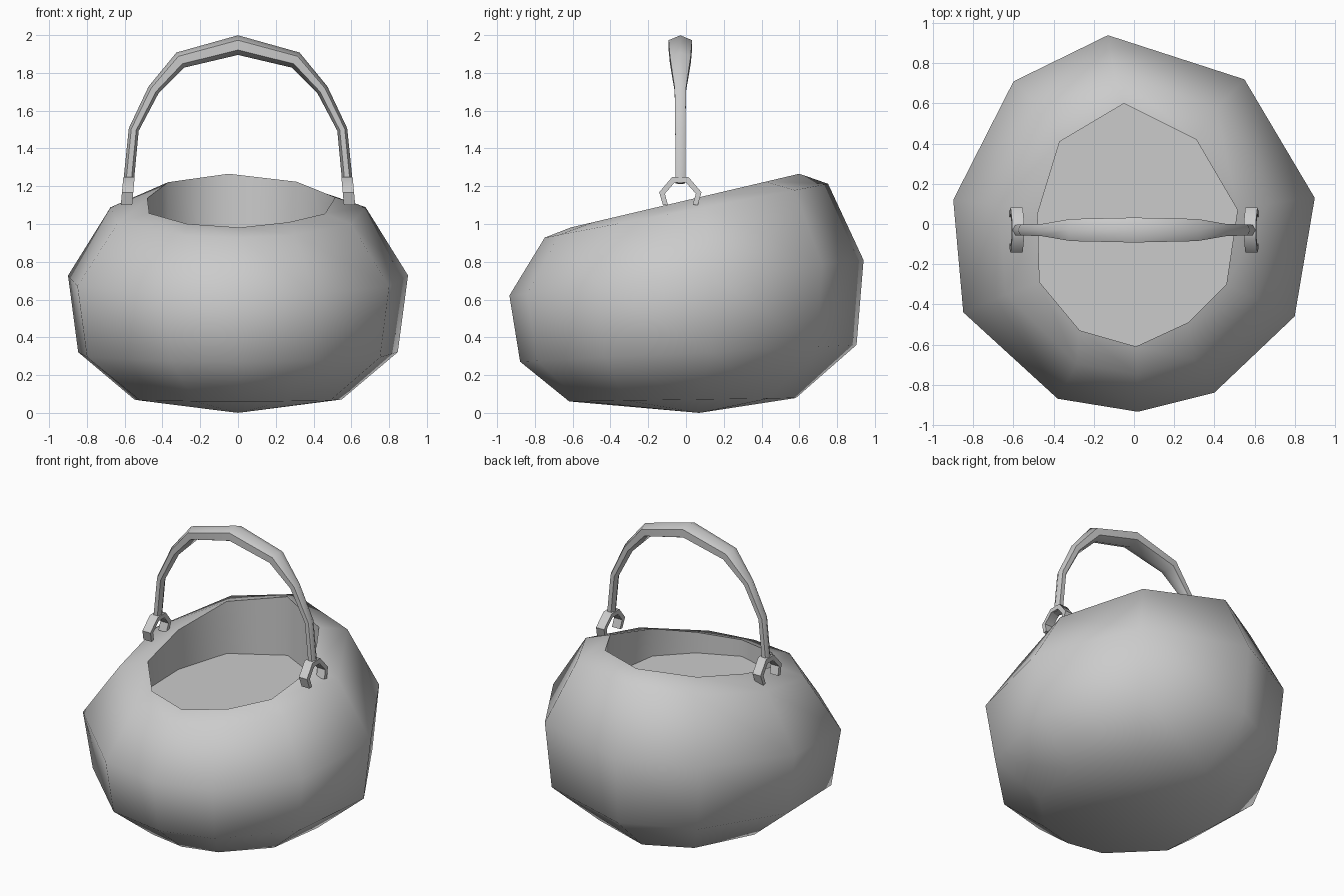
import bpy, bmesh, math
from mathutils import Vector

if "Cube" in bpy.data.objects:
    bpy.data.objects.remove(bpy.data.objects["Cube"])


def finish(name, bm, angle):
    bmesh.ops.recalc_face_normals(bm, faces=bm.faces)
    me = bpy.data.meshes.new(name)
    bm.to_mesh(me)
    bm.free()
    ob = bpy.data.objects.new(name, me)
    bpy.context.collection.objects.link(ob)
    bpy.ops.object.select_all(action='DESELECT')
    ob.select_set(True)
    bpy.context.view_layer.objects.active = ob
    bpy.ops.object.shade_smooth_by_angle(angle=math.radians(angle))
    return ob


def bridge(bm, a, b):
    n = len(a)
    for i in range(n):
        j = (i + 1) % n
        bm.faces.new((a[i], a[j], b[j], b[i]))


def fan(bm, ring, centre):
    c = bm.verts.new(centre)
    for i in range(len(ring)):
        bm.faces.new((ring[i], ring[(i + 1) % len(ring)], c))


# Bowl: ten-sided uneven outline, tilted rings, straight inner wall and floor
outline = [(-.13, .94), (.55, .72), (.90, .13), (.80, -.46), (.40, -.84),
           (.02, -.935), (-.38, -.87), (-.85, -.44), (-.90, .12), (-.60, .71)]
rim = [(-.05, .60), (.31, .42), (.515, .07), (.46, -.30), (.27, -.49),
       (.01, -.61), (-.27, -.53), (-.47, -.29), (-.48, .05), (-.37, .41)]
# scale x, scale y, y offset, height, slope
rings = [(.61, .64, -.02, .07, .015), (.94, .95, .01, .315, .05),
         (1, 1, 0, .715, .10), (.75, .80, 0, 1.07, .19)]
bm = bmesh.new()
loops = []
for sx, sy, oy, z, k in rings:
    loops.append([bm.verts.new((x * sx, y * sy + oy, z + k * (y * sy + oy)))
                  for x, y in outline])
loops.append([bm.verts.new((x, y, 1.125 + .235 * y)) for x, y in rim])
loops.append([bm.verts.new((x, y, .87)) for x, y in rim])
for a, b in zip(loops, loops[1:]):
    bridge(bm, a, b)
fan(bm, loops[0], (0, .07, 0))
fan(bm, loops[-1], (0, 0, .87))
finish("bowl", bm, 58)

# Handle: six-sided tube swept along an arch, thicker at the grip
# x, z, radius in the arch plane, half depth
path = [(.58, 1.215, .028, .026), (.552, 1.50, .027, .027), (.447, 1.71, .032, .03),
        (.305, 1.868, .045, .055), (0, 1.947, .052, .062)]
path = [(-x, z, r, d) for x, z, r, d in path] + path[-2::-1]
bm = bmesh.new()
loops = []
for i, (x, z, r, d) in enumerate(path):
    p, q = path[max(i - 1, 0)], path[min(i + 1, len(path) - 1)]
    t = Vector((q[0] - p[0], 0, q[1] - p[1])).normalized()
    normal = Vector((-t.z, 0, t.x))
    ring = []
    for s in range(6):
        a = s * math.pi / 3
        ring.append(bm.verts.new(Vector((x, -.03, z)) + normal * r * math.cos(a)
                                 + Vector((0, d / .866 * math.sin(a), 0))))
    loops.append(ring)
for a, b in zip(loops, loops[1:]):
    bridge(bm, a, b)
bm.faces.new(loops[0])
bm.faces.new(loops[-1])
finish("handle", bm, 60)

# Brackets: forked arches joining the handle to the bowl, leaning outwards
outer = [(.092, -.15), (.112, -.082), (.042, 0)]   # half depth, drop from top
inner = [(.066, -.147), (.082, -.09), (.03, -.03)]
for side, name in ((-1, "left_bracket"), (1, "right_bracket")):
    bm = bmesh.new()

    def station(h, v):
        cx = .577 - v * .09
        return [(side * (cx + w), h - .03, 1.25 + v) for w in (-.03, .03)]

    loops = []
    pairs = list(zip(outer, inner))
    for sgn, seq in ((-1, pairs), (1, pairs[::-1])):
        for o, n in seq:
            a, b = station(sgn * o[0], o[1])
            c, d = station(sgn * n[0], n[1])
            loops.append([bm.verts.new(p) for p in (a, b, d, c)])
    for a, b in zip(loops, loops[1:]):
        bridge(bm, a, b)
    bm.faces.new(loops[0])
    bm.faces.new(loops[-1])
    finish(name, bm, 55)
